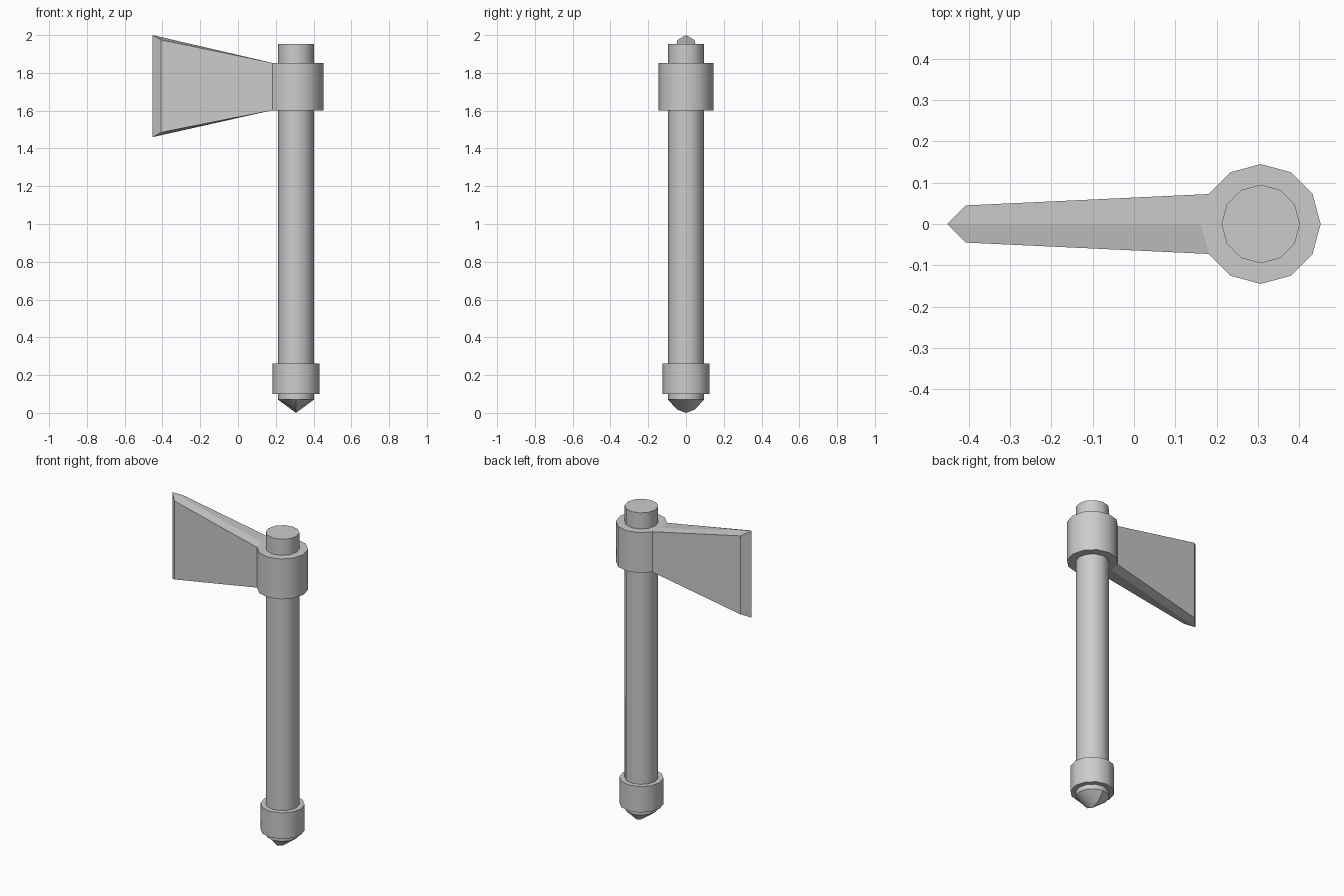
import bpy, bmesh
from math import cos, sin, pi, radians

cube = bpy.data.objects.get("Cube")
if cube:
    bpy.data.objects.remove(cube, do_unlink=True)

AXIS_X = 0.307
SIDES = 12

# Single plain grey
grey = bpy.data.materials.new("plain grey")
grey.use_nodes = True
grey.diffuse_color = (0.6, 0.6, 0.6, 1)
grey.node_tree.nodes["Principled BSDF"].inputs["Base Color"].default_value = (0.6, 0.6, 0.6, 1)


def ring(bm, radius, z):
    return [bm.verts.new((AXIS_X + radius * cos(2 * pi * i / SIDES),
                          radius * sin(2 * pi * i / SIDES), z))
            for i in range(SIDES)]


def prism(bm, radius, low, high, cap_bottom=True):
    """Twelve-sided drum; returns its side faces and bottom ring."""
    a, b = ring(bm, radius, low), ring(bm, radius, high)
    sides = []
    for i in range(SIDES):
        j = (i + 1) % SIDES
        sides.append(bm.faces.new((a[i], a[j], b[j], b[i])))
    bm.faces.new(b)
    if cap_bottom:
        bm.faces.new(a[::-1])
    return sides, a


def finish(bm, name, flat_rule=None):
    bmesh.ops.recalc_face_normals(bm, faces=bm.faces[:])
    mesh = bpy.data.meshes.new(name)
    bm.to_mesh(mesh)
    bm.free()
    mesh.materials.append(grey)
    obj = bpy.data.objects.new(name, mesh)
    bpy.context.collection.objects.link(obj)
    bpy.ops.object.select_all(action='DESELECT')
    obj.select_set(True)
    bpy.context.view_layer.objects.active = obj
    bpy.ops.object.shade_smooth_by_angle(angle=radians(35))
    if flat_rule:
        for p in mesh.polygons:
            if flat_rule(p.center):
                p.use_smooth = False
    return obj


# Handle, with a ridged point under it
bm = bmesh.new()
_, base = prism(bm, 0.095, 0.07, 1.953, cap_bottom=False)
ridge = [bm.verts.new((AXIS_X, y, z))
         for y, z in ((0.0475, 0.018), (0, 0), (-0.0475, 0.018))]
right_side = [base[i] for i in (2, 1, 0, 11, 10)]
left_side = [base[i] for i in (4, 5, 6, 7, 8)]
spine = [base[3]] + ridge + [base[9]]
for side in (right_side, left_side):
    for k in range(4):
        bm.faces.new((side[k], side[k + 1], spine[k + 1], spine[k]))
finish(bm, "handle")

# Pommel band
bm = bmesh.new()
prism(bm, 0.125, 0.1, 0.262)
finish(bm, "pommel_band")

# Axe head: collar with the blade drawn out of its two left-most faces
bm = bmesh.new()
sides, _ = prism(bm, 0.145, 1.602, 1.853)
root = [f for f in sides if f.calc_center_median().x < AXIS_X - 0.12]
out = bmesh.ops.extrude_face_region(bm, geom=root)["geom"]
for v in (g for g in out if isinstance(g, bmesh.types.BMVert)):
    top = v.co.z > 1.7
    if abs(v.co.y) < 0.01:      # cutting edge
        v.co = (-0.452, 0, 2.0 if top else 1.46)
    else:                       # shoulder of the cutting bevel
        v.co = (-0.407, 0.045 if v.co.y > 0 else -0.045, 1.974 if top else 1.485)
finish(bm, "axe_head", lambda c: c.x < 0.1)
